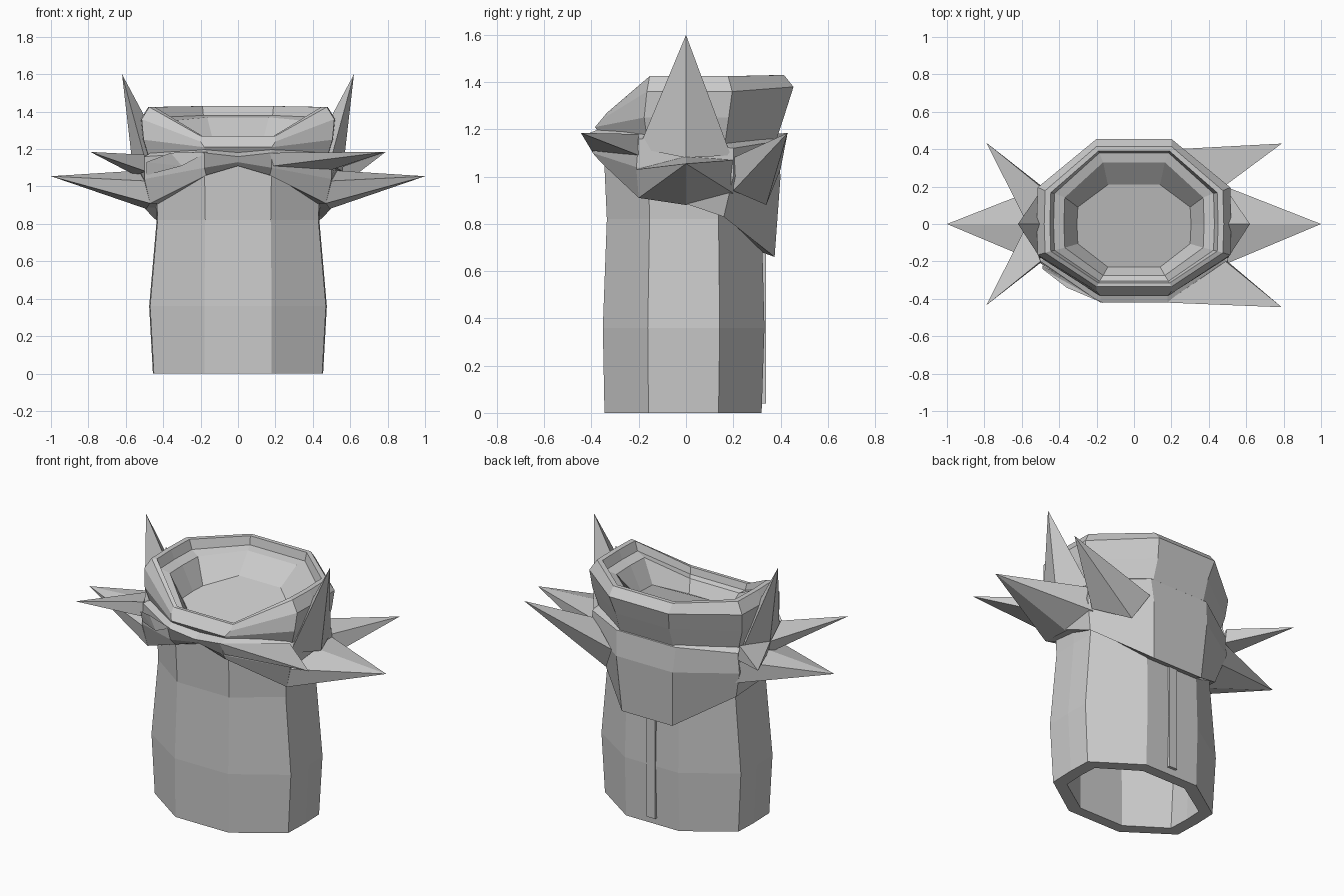
import bpy, bmesh

mat = bpy.data.materials.new("light_grey")
mat.diffuse_color = (0.6, 0.6, 0.6, 1)


def finish(name, bm):
    bmesh.ops.recalc_face_normals(bm, faces=bm.faces)
    me = bpy.data.meshes.new(name)
    bm.to_mesh(me)
    bm.free()
    me.materials.append(mat)
    ob = bpy.data.objects.new(name, me)
    bpy.context.collection.objects.link(ob)
    return ob


def half_ring(hx, cx, yf, yb, zf, zs, zb):
    """Half an elongated octagon, from front centre round to back centre."""
    return [(0, yf, zf), (cx, yf, zf), (hx, yf * .46, zs), (hx + .005, 0, zs),
            (hx, yb * .43, zs), (cx, yb, zb), (0, yb, zb)]


def loft(name, halves, cap=False, closed=False):
    bm = bmesh.new()
    rings = []
    for h in halves:
        pts = h + [(-x, y, z) for x, y, z in h[-2:0:-1]]
        rings.append([bm.verts.new(p) for p in pts])
    pairs = list(zip(rings, rings[1:]))
    if closed:
        pairs.append((rings[-1], rings[0]))
    for a, b in pairs:
        n = len(a)
        for i in range(n):
            j = (i + 1) % n
            bm.faces.new((a[i], a[j], b[j], b[i]))
    if cap:
        bm.faces.new(rings[-1])
    return finish(name, bm)


def spike(name, tip, base):
    bm = bmesh.new()
    for p in base + [tip]:
        bm.verts.new(p)
    bmesh.ops.convex_hull(bm, input=bm.verts)
    return finish(name, bm)


# Hollow tube: up the inside reversed, then down the outside
loft("tube", [half_ring(*r) for r in [
    (.44, .18, -.35, .33, 1.15, 1.12, 1.12),
    (.43, .175, -.335, .32, .82, .82, .82),
    (.47, .18, -.352, .332, .36, .36, .36),
    (.45, .18, -.345, .32, 0, 0, 0),
    (.375, .15, -.28, .255, 0, 0, 0),
    (.395, .15, -.285, .265, .36, .36, .36),
    (.36, .15, -.27, .255, .95, .95, .95)]], cap=True)

# Wrapped scarf, raised at the front and hanging low at the back
loft("scarf", [
    [(0, -.34, 1.11), (.17, -.34, 1.07), (.42, -.16, .91), (.43, 0, .89),
     (.42, .135, .86), (.17, .32, .68), (0, .32, .68)],
    [(0, -.36, 1.11), (.17, -.36, 1.06), (.47, -.2, .91), (.5, 0, .885),
     (.45, .16, .83), (.17, .375, .66), (0, .375, .66)],
    [(0, -.395, 1.13), (.18, -.395, 1.10), (.5, -.21, 1.04), (.52, 0, 1.06),
     (.5, .2, 1.0), (.19, .40, 1.0), (0, .40, 1.0)],
    [(0, -.42, 1.16), (.18, -.42, 1.18), (.5, -.2, 1.16), (.53, 0, 1.15),
     (.49, .2, 1.12), (.2, .385, 1.15), (0, .385, 1.15)],
    [(0, -.32, 1.20), (.18, -.32, 1.22), (.45, -.16, 1.19), (.46, 0, 1.17),
     (.45, .16, 1.15), (.19, .36, 1.17), (0, .36, 1.17)]], closed=True)

# Rolled rim with stepped bowl inside, dipping at the front
loft("rim_bowl", [half_ring(*r) for r in [
    (.46, .18, -.34, .37, 1.14, 1.10, 1.12),
    (.505, .18, -.385, .42, 1.21, 1.25, 1.27),
    (.515, .2, -.36, .455, 1.24, 1.36, 1.38),
    (.475, .2, -.335, .415, 1.27, 1.425, 1.43),
    (.445, .19, -.315, .39, 1.27, 1.425, 1.43),
    (.425, .185, -.305, .38, 1.23, 1.37, 1.38),
    (.37, .165, -.275, .33, 1.22, 1.35, 1.37),
    (.30, .14, -.23, .21, 1.15, 1.21, 1.27)]], cap=True)

# Matching spikes on both sides: upright and sideways
for s, side in ((1, "right"), (-1, "left")):
    spike("upright_spike_" + side, (s * .62, 0, 1.6),
          [(s * .49, -.2, 1.12), (s * .56, 0, 1.08), (s * .49, .19, 1.09),
           (s * .47, 0, 1.32)])
    spike("side_spike_" + side, (s * 1, 0, 1.055),
          [(s * .5, -.21, 1.03), (s * .53, 0, 1.085), (s * .49, .2, 1.07),
           (s * .46, .2, .93), (s * .49, 0, .88), (s * .47, -.2, .91)])

# Slanted spikes: broad on the right, narrow on the left
spike("front_spike_right", (.79, -.445, 1.185),
      [(.17, -.42, 1.18), (.49, -.2, 1.18), (.5, -.2, 1.09), (.19, -.40, 1.11)])
spike("back_spike_right", (.79, .43, 1.185),
      [(.22, .40, 1.03), (.48, .2, 1.08), (.47, .2, .94), (.3, .34, .88)])
for s, side in ((1, "back"), (-1, "front")):
    spike(side + "_spike_left", (-.79, s * .435, 1.185),
          [(-.5, s * .2, 1.17), (-.57, 0, 1.14), (-.55, 0, 1.06),
           (-.49, s * .2, 1.08)])

# Creased fold on the front of the scarf
spike("front_fold", (-.16, -.425, 1.185),
      [(-.49, -.22, 1.06), (-.49, -.24, 1.13), (-.36, -.34, 1.18),
       (-.30, -.365, 1.11)])

# Narrow seam strip down the back
spike("back_strip", (.028, .338, .8),
      [(x, y, z) for x in (-.028, .028) for y in (.30, .338)
       for z in (.04, .8) if (x, y, z) != (.028, .338, .8)])
